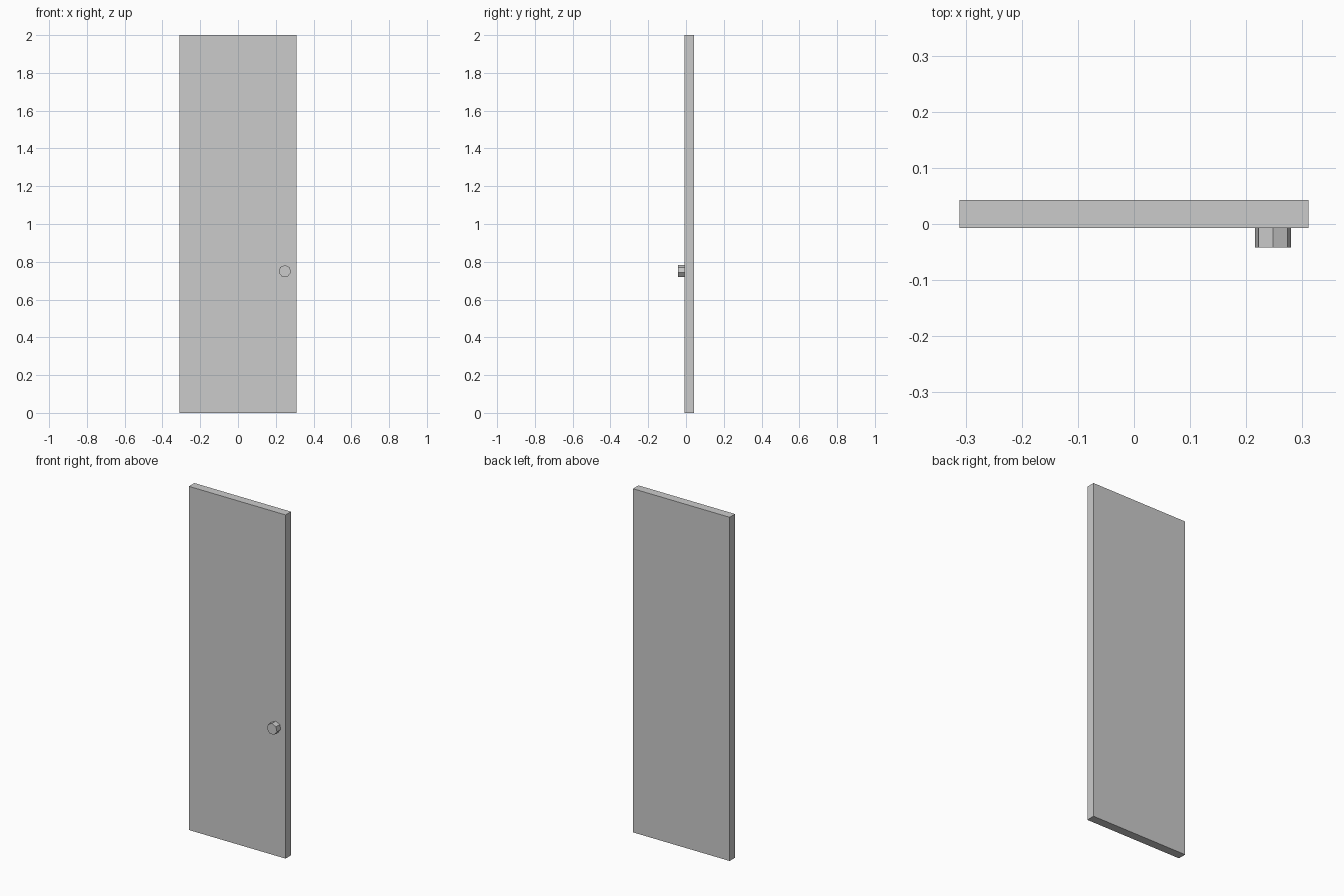
import bpy
from math import pi

if "Cube" in bpy.data.objects:
    bpy.data.objects.remove(bpy.data.objects["Cube"])

# door slab
bpy.ops.mesh.primitive_cube_add(size=1, location=(0, 0.018, 1))
door = bpy.context.object
door.name = "door_panel"
door.scale = (0.622, 0.05, 2)
bpy.ops.object.transform_apply(location=False, rotation=False, scale=True)

# seven-sided knob with one corner pointing up
bpy.ops.mesh.primitive_cylinder_add(vertices=7, radius=0.033, depth=0.035,
                                    location=(0.248, -0.0245, 0.75),
                                    rotation=(pi / 2, 0, 0))
bpy.context.object.name = "door_knob"
